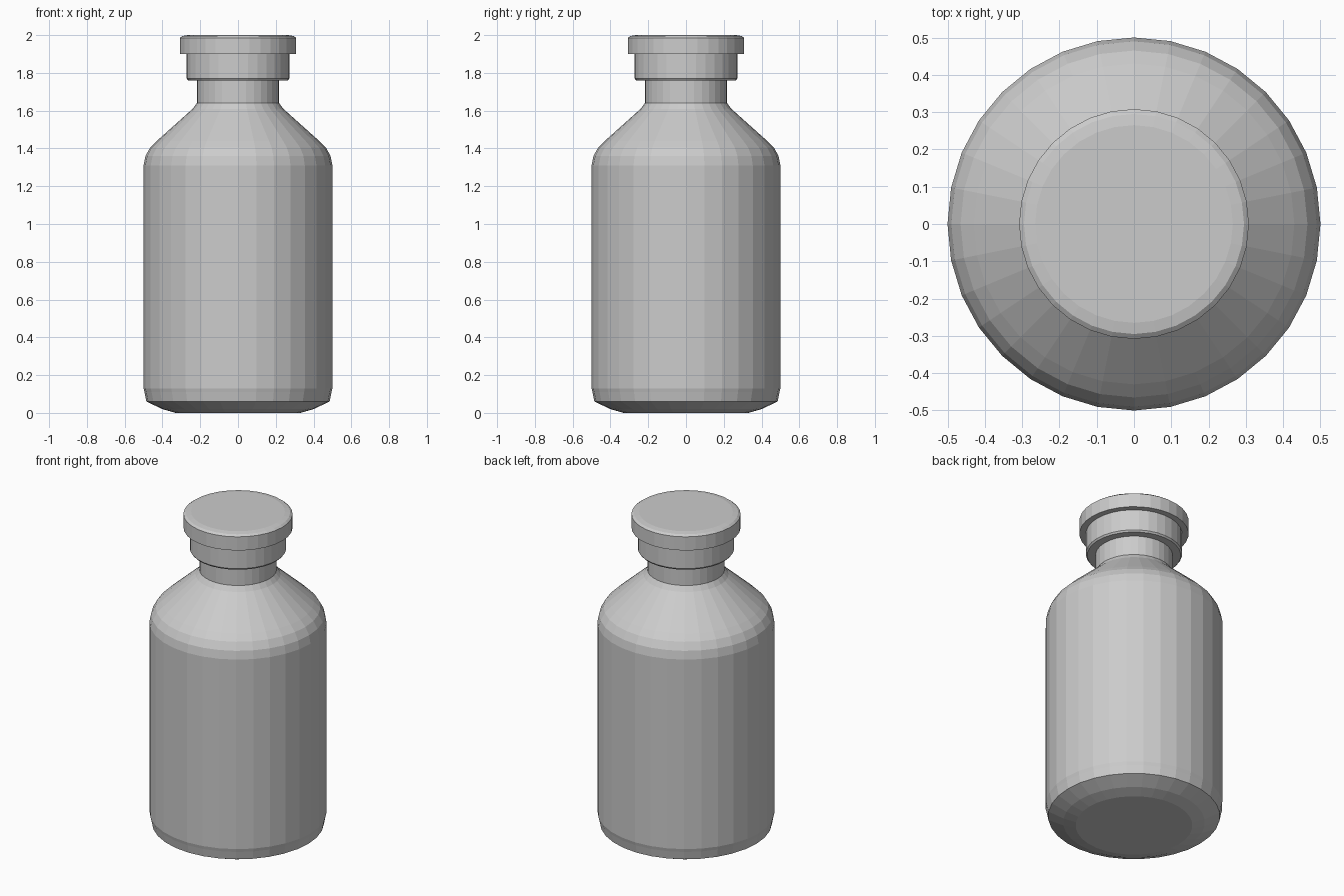
import bpy
import math

SIDES = 32

if "Cube" in bpy.data.objects:
    bpy.data.objects.remove(bpy.data.objects["Cube"], do_unlink=True)

grey = bpy.data.materials.new("plain grey")
grey.use_nodes = True
colour = (0.6, 0.6, 0.6, 1)
grey.diffuse_color = colour
grey.node_tree.nodes["Principled BSDF"].inputs["Base Color"].default_value = colour


def lathe(name, profile):
    """Turn a (radius, height) profile, listed bottom to top, into a capped flat-shaded solid."""
    verts = []
    for r, z in profile:
        for i in range(SIDES):
            a = math.tau * i / SIDES
            verts.append((r * math.cos(a), r * math.sin(a), z))
    faces = [tuple(reversed(range(SIDES)))]
    for k in range(len(profile) - 1):
        low, high = k * SIDES, (k + 1) * SIDES
        for i in range(SIDES):
            j = (i + 1) % SIDES
            faces.append((low + i, low + j, high + j, high + i))
    faces.append(tuple(range(len(verts) - SIDES, len(verts))))
    mesh = bpy.data.meshes.new(name)
    mesh.from_pydata(verts, [], faces)
    mesh.materials.append(grey)
    obj = bpy.data.objects.new(name, mesh)
    bpy.context.collection.objects.link(obj)
    return obj


# Bottle with chamfered base, rounded shoulder and straight neck
lathe("bottle", [(0.33, 0), (0.40, 0.02), (0.485, 0.06), (0.495, 0.11), (0.5, 0.13),
                 (0.5, 1.31), (0.49, 1.36), (0.465, 1.405), (0.43, 1.44),
                 (0.24, 1.61), (0.218, 1.64), (0.218, 1.8)])

# Stopper: a collar over the neck and a wider lid with a softened rim
lathe("stopper_collar", [(0.264, 1.76), (0.272, 1.77), (0.272, 1.91)])
lathe("stopper_lid", [(0.308, 1.9), (0.308, 1.985), (0.295, 1.995), (0.265, 2.0)])
